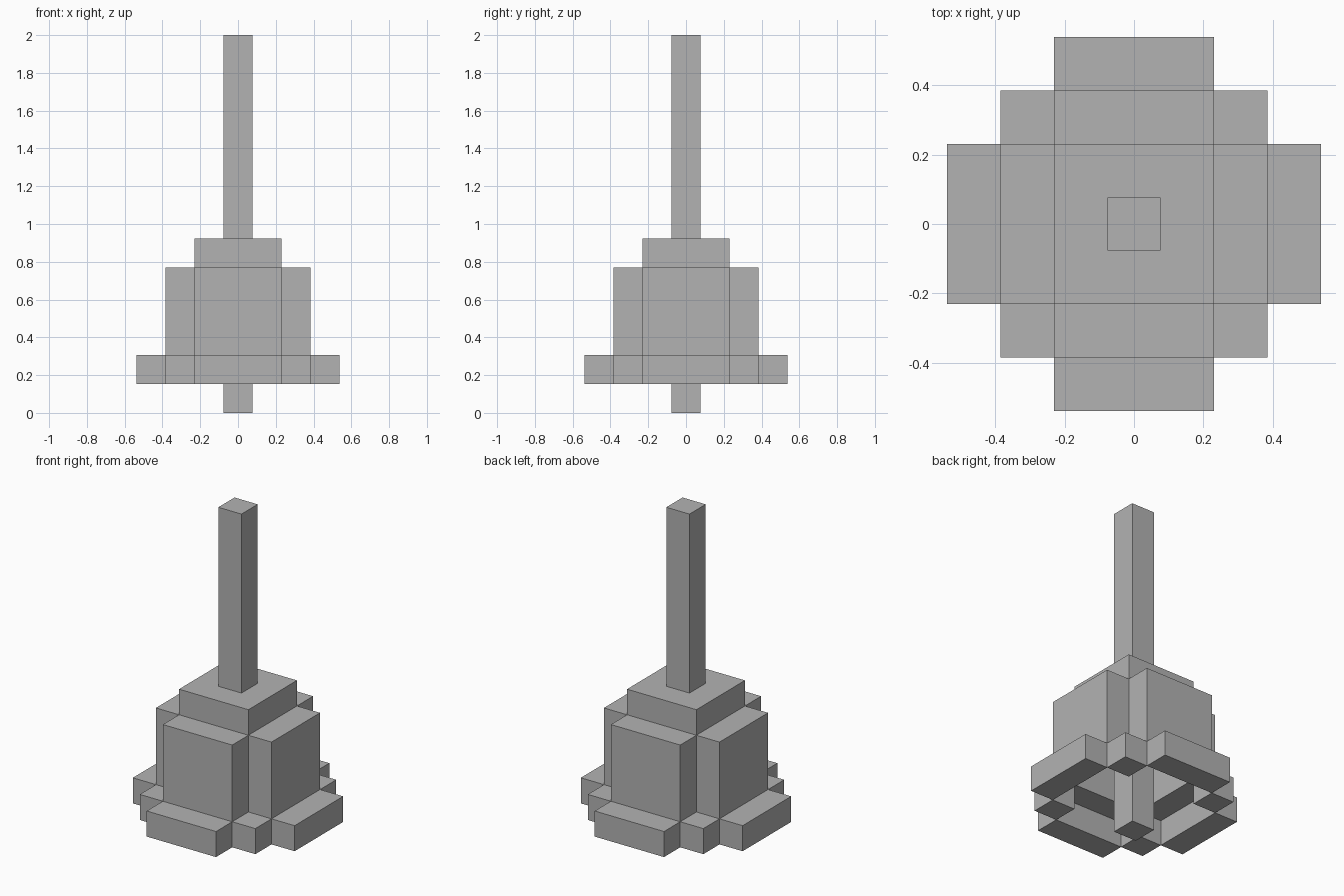
import bpy
import bmesh
from mathutils import Matrix, Vector

cube = bpy.data.objects.get("Cube")
if cube:
    bpy.data.objects.remove(cube, do_unlink=True)

U = 2 / 13  # one block; the bell is 13 blocks tall

grey = bpy.data.materials.new("plain grey")
grey.use_nodes = True
colour = (0.45, 0.45, 0.45, 1)
grey.diffuse_color = colour
grey.node_tree.nodes["Principled BSDF"].inputs["Base Color"].default_value = colour


def block(name, centre, size, turns=1):
    """Box in block units, repeated by quarter turns around the z axis."""
    bm = bmesh.new()
    for i in range(turns):
        turn = Matrix.Rotation(i * 1.5707963, 4, "Z")
        place = Matrix.Translation(Vector(centre) * U)
        scale = Matrix.Diagonal((*(Vector(size) * U), 1))
        bmesh.ops.create_cube(bm, size=1, matrix=turn @ place @ scale)
    mesh = bpy.data.meshes.new(name)
    bm.to_mesh(mesh)
    bm.free()
    mesh.materials.append(grey)
    obj = bpy.data.objects.new(name, mesh)
    bpy.context.collection.objects.link(obj)
    return obj


# Handle and cap
block("handle", (0, 0, 9.5), (1, 1, 7))
block("cap", (0, 0, 5.5), (3, 3, 1))

# Hollow body: four walls with open notched corners
block("body_walls", (0, -2, 3.5), (3, 1, 3), turns=4)

# Flared rim: four bars and four corner blocks
block("rim_bars", (0, -3, 1.5), (3, 1, 1), turns=4)
block("rim_corners", (2, -2, 1.5), (1, 1, 1), turns=4)

# Clapper hanging from the cap
block("clapper", (0, 0, 2.5), (1, 1, 5))
